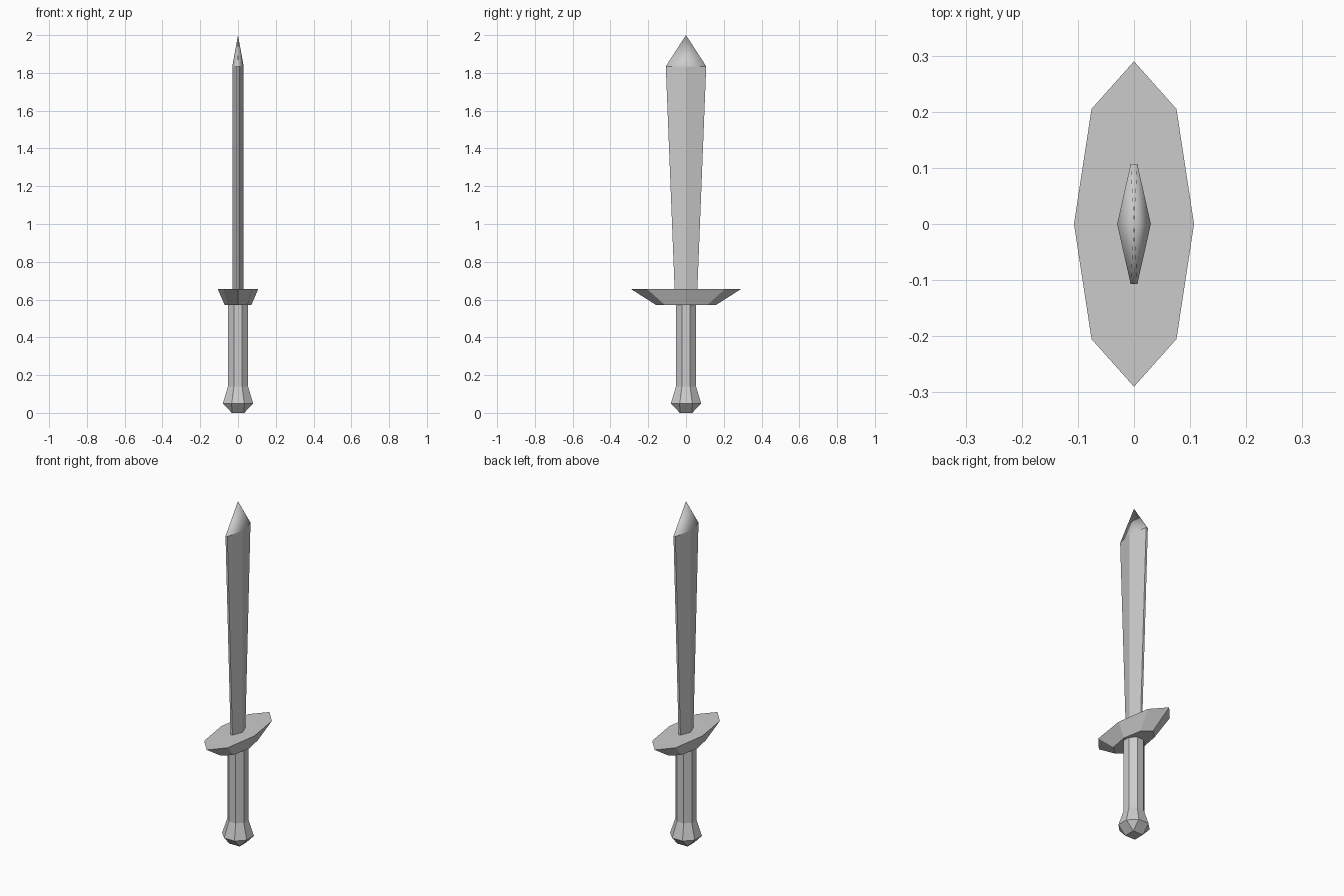
import bpy, math

if "Cube" in bpy.data.objects:
    bpy.data.objects.remove(bpy.data.objects["Cube"])


def mesh_object(name, verts, faces):
    mesh = bpy.data.meshes.new(name)
    mesh.from_pydata(verts, [], faces)
    mesh.update()
    obj = bpy.data.objects.new(name, mesh)
    bpy.context.collection.objects.link(obj)
    return obj


def bands(n, rings):
    return [(r * n + i, r * n + (i + 1) % n, (r + 1) * n + (i + 1) % n, (r + 1) * n + i)
            for r in range(rings - 1) for i in range(n)]


def octagon(rx, ry, z, turn=0.0):
    return [(rx * math.cos(turn + i * math.pi / 4), ry * math.sin(turn + i * math.pi / 4), z)
            for i in range(8)]


# Grip and pommel: flat-sided octagon, flaring to the pommel, ending in a small square
def flat_octagon(apothem, z):
    r = apothem / math.cos(math.pi / 8)
    return octagon(r, r, z, math.pi / 8)


s = 0.033
verts = flat_octagon(0.08, 0.05) + flat_octagon(0.053, 0.14) + flat_octagon(0.053, 0.57)
square = [(s, s, 0), (-s, s, 0), (-s, -s, 0), (s, -s, 0)]
faces = bands(8, 3) + [tuple(range(16, 24)), (27, 26, 25, 24)]
for k in range(4):
    a, b, c = 2 * k, 2 * k + 1, (2 * k + 2) % 8
    faces.append((24 + k, b, a))                     # corner triangle
    faces.append((24 + k, 24 + (k + 1) % 4, c, b))   # side quad
mesh_object("grip_and_pommel", verts + square, faces)

# Crossguard: elongated octagon, narrower underneath
verts = octagon(0.07, 0.157, 0.57) + octagon(0.107, 0.29, 0.655)
mesh_object("crossguard", verts, bands(8, 2) + [tuple(range(7, -1, -1)), tuple(range(8, 16))])


# Blade: six-sided section with central ridges and blunt edges, widening to the tip
def section(w, z):
    t, e = 0.03, 0.006
    return [(t, 0, z), (e, w, z), (-e, w, z), (-t, 0, z), (-e, -w, z), (e, -w, z)]


verts = section(0.06, 0.65) + section(0.107, 1.835) + [(0, 0, 2.0)]
tip = [(6 + i, 6 + (i + 1) % 6, 12) for i in range(6)]
blade = mesh_object("blade", verts, bands(6, 2) + [(5, 4, 3, 2, 1, 0)] + tip)
for p in blade.data.polygons:
    p.use_smooth = 12 in p.vertices   # only the point is smooth shaded
